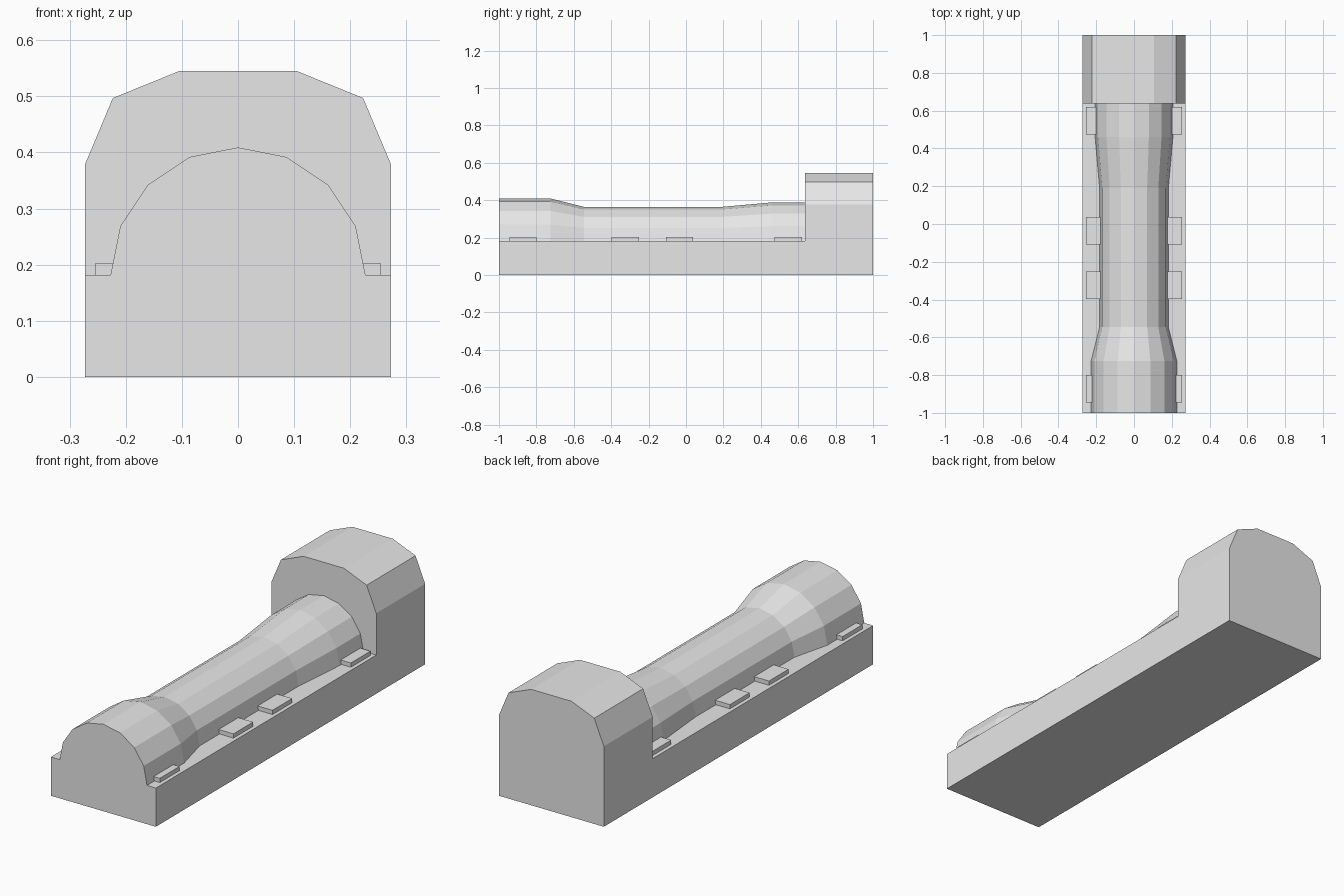
import bpy
import bmesh
import math

if "Cube" in bpy.data.objects:
    bpy.data.objects.remove(bpy.data.objects["Cube"], do_unlink=True)

# Single plain grey material
grey = bpy.data.materials.new("light_grey")
grey.use_nodes = True
GREY = (0.8, 0.8, 0.8, 1)
grey.diffuse_color = GREY
grey.node_tree.nodes["Principled BSDF"].inputs["Base Color"].default_value = GREY

HALF_WIDTH = 0.273
DECK = 0.182      # height of the base deck and of the barrel axis
STEP = 0.637      # front face of the end block


def loft(name, sections):
    """Skin closed (x, z) outlines placed along y, capped at both ends."""
    bm = bmesh.new()
    rings = [[bm.verts.new((x, y, z)) for x, z in outline] for y, outline in sections]
    for a, b in zip(rings, rings[1:]):
        for i in range(len(a)):
            j = (i + 1) % len(a)
            bm.faces.new((a[i], a[j], b[j], b[i]))
    bm.faces.new(rings[0])
    bm.faces.new(rings[-1])
    bmesh.ops.recalc_face_normals(bm, faces=bm.faces)
    mesh = bpy.data.meshes.new(name)
    bm.to_mesh(mesh)
    bm.free()
    mesh.materials.append(grey)
    obj = bpy.data.objects.new(name, mesh)
    bpy.context.collection.objects.link(obj)
    return obj


def box(name, x0, x1, y0, y1, z0, z1):
    outline = [(x0, z0), (x1, z0), (x1, z1), (x0, z1)]
    return loft(name, [(y0, outline), (y1, outline)])


def half_round(radius):
    angles = [math.pi * i / 8 for i in range(9)]
    return [(radius * math.cos(a), DECK + radius * math.sin(a)) for a in angles]


# Long base under the barrel
box("base", -HALF_WIDTH, HALF_WIDTH, -1, STEP, 0, DECK)

# Half-round barrel with a wide front, narrow waist and flared rear
stations = [(-1, 0.227), (-0.725, 0.227), (-0.545, 0.182),
            (0.19, 0.182), (0.46, 0.206), (STEP, 0.206)]
loft("barrel", [(y, half_round(r)) for y, r in stations])

# Tall end block with a faceted roof
right_side = [(HALF_WIDTH, 0), (HALF_WIDTH, 0.378), (0.223, 0.497), (0.105, 0.545)]
block = right_side + [(-x, z) for x, z in reversed(right_side)]
loft("end_block", [(STEP, block), (1, block)])

# Small raised pads along both edges of the deck
for number, y in enumerate((-0.872, -0.325, -0.035, 0.547), 1):
    for side, sign in (("left", 1), ("right", -1)):
        x0, x1 = sorted((sign * 0.178, sign * 0.255))
        box(f"{side}_pad_{number}", x0, x1, y - 0.073, y + 0.073, DECK, 0.202)
